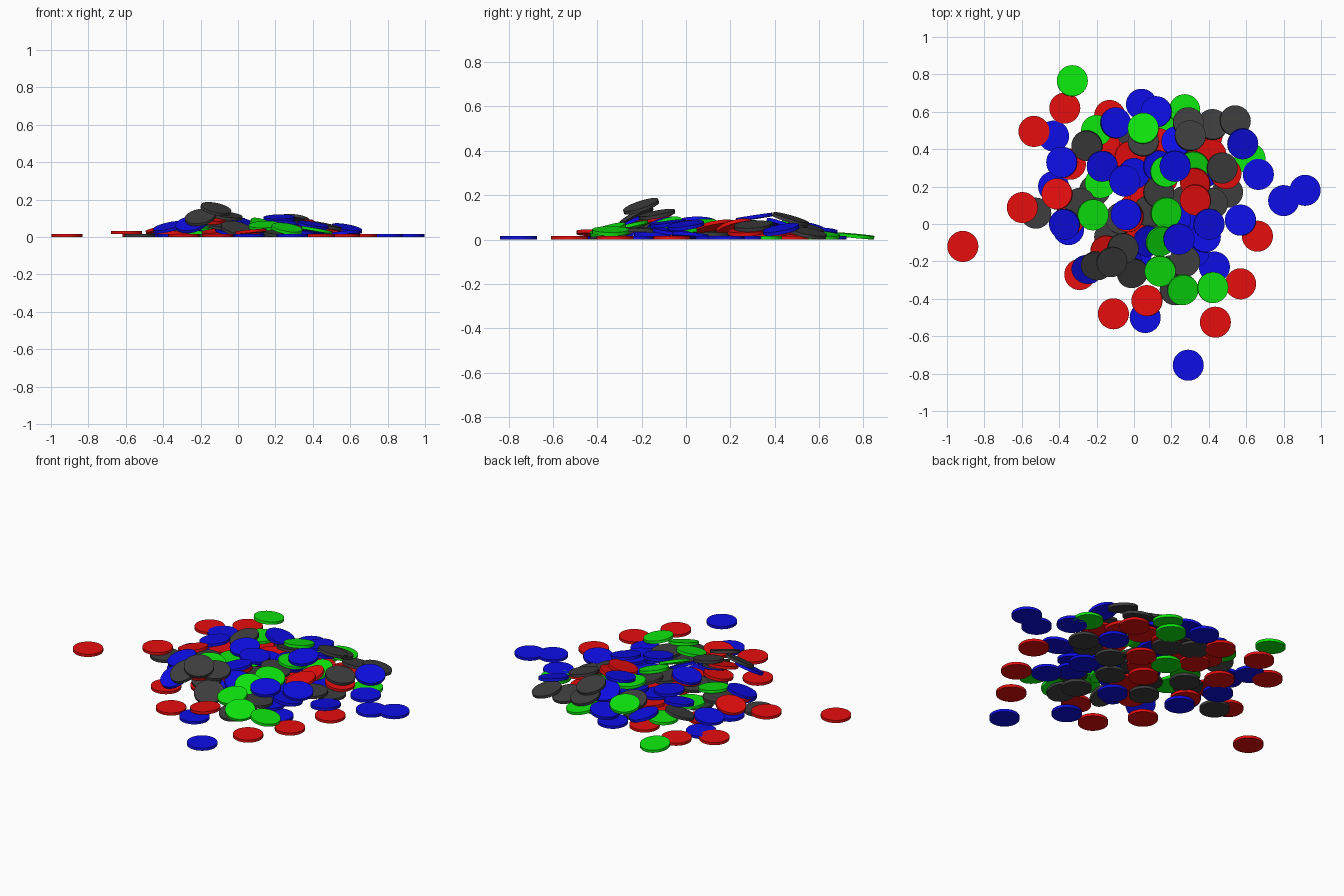
import bpy, math
from mathutils import Vector

if "Cube" in bpy.data.objects:
    bpy.data.objects.remove(bpy.data.objects["Cube"])

R, T = 0.083, 0.016          # chip radius and thickness

COLOURS = {"r": ("red_chip", (0.80, 0.004, 0.004, 1)), "b": ("blue_chip", (0.004, 0.004, 0.80, 1)),
           "g": ("green_chip", (0.004, 0.80, 0.004, 1)), "k": ("dark_chip", (0.047, 0.047, 0.047, 1))}

# chips lying flat on the table
FLOOR = [
    ("r", [(-.915, -.12), (.435, -.525), (.57, -.32), (-.11, -.48), (-.29, -.27), (-.37, .62), (-.535, .495),
           (.66, -.065), (0, .08), (.39, .47), (-.12, .37), (-.13, .58), (-.34, .32), (.15, .24)]),
    ("b", [(.29, -.755), (.06, -.50), (-.35, -.03), (-.43, .20), (-.43, .47), (.915, .18), (.80, .125),
           (.665, .265), (.34, -.02), (.43, -.23), (.01, -.17), (.38, .28), (.04, .64)]),
    ("g", [(.62, .35), (.19, .54), (-.01, .26)]),
    ("k", [(-.525, .058), (.50, .17), (.20, -.25), (.15, -.02), (-.13, -.07), (-.21, .18),
           (-.02, .48), (.11, .41), (.27, .12)])]

# chips buried in the middle of the heap
BURIED = [
    ("r", [(.06, .14), (.02, -.06), (-.11, -.15)]),
    ("b", [(-.04, -.20), (.22, .02)]),
    ("k", [(-.07, .03), (-.09, -.17), (.08, .07)])]

# chips lying on others, listed from lowest to highest
HEAP = [
    ("r", [(-.16, .43), (-.02, .36), (.13, .43), (.27, .40), (.41, .37), (.49, .27), (-.15, -.14),
           (-.35, .02), (-.03, .04)]),
    ("g", [(-.33, .765), (.27, .61), (.32, .31), (-.18, .22)]),
    ("b", [(.57, .02), (.23, .44), (0, .27), (.13, .31), (.32, -.15), (.38, -.07), (.07, -.09), (.12, .60),
           (-.25, -.24)]),
    ("k", [(-.29, .11), (.42, .11), (.22, -.35), (.27, -.20), (.42, .53), (.54, .55), (-.01, -.26)]),
    ("g", [(-.20, .50), (-.22, .05)]),
    ("k", [(.05, .44), (.29, .54), (.30, .47), (.47, .30), (-.25, .42), (.13, .17), (-.06, -.13),
           (-.20, -.22), (-.12, -.20)]),
    ("r", [(-.41, .16), (-.597, .088), (.33, .22), (.33, .13), (.07, -.41)]),
    ("b", [(-.10, .54), (.58, .43), (-.385, .33), (-.17, .31), (-.05, .23), (-.04, .05), (-.37, 0),
           (.40, 0)]),
    ("g", [(.05, .51), (.17, .28), (.17, .06), (.14, -.09), (.14, -.25), (.26, -.35), (.42, -.34)]),
    ("b", [(.22, .31), (.24, -.08)])]

# sample points over a chip's underside
RING = [(0, 0)] + [(R * f * math.cos(i * math.pi / 12), R * f * math.sin(i * math.pi / 12))
                   for f in (0.35, 0.7, 0.98) for i in range(24)]
placed = []


def surface(x, y):
    """Height of the heap at a point."""
    h = 0
    for px, py, a, b, c in placed:
        dx, dy = x - px, y - py
        if dx * dx + dy * dy < R * R:
            h = max(h, c + a * dx + b * dy + T * math.sqrt(1 + a * a + b * b))
    return h


def settle(x, y):
    """Tilt that lets a dropped chip rest as low as possible."""
    pts = [(dx, dy, surface(x + dx, y + dy)) for dx, dy in RING]
    rest = lambda a, b: max(h - a * dx - b * dy for dx, dy, h in pts)
    a = b = 0
    best, step = rest(0, 0), 0.2
    while step > 0.004:
        tries = [(a + step * math.cos(k * math.pi / 8), b + step * math.sin(k * math.pi / 8)) for k in range(16)]
        c, na, nb = min((rest(p, q), p, q) for p, q in tries)
        if c < best - 1e-6:
            best, a, b = c, na, nb
        else:
            step *= 0.6
    return a, b, best


def chip_mesh(name, rgba):
    bpy.ops.mesh.primitive_cylinder_add(vertices=32, radius=R, depth=T)
    ob = bpy.context.object
    bpy.ops.object.shade_smooth_by_angle()
    mesh = ob.data
    mat = bpy.data.materials.new(name)
    mat.diffuse_color = rgba
    mat.use_nodes = True
    mat.node_tree.nodes["Principled BSDF"].inputs["Base Color"].default_value = mat.diffuse_color
    mesh.materials.append(mat)
    bpy.data.objects.remove(ob)
    return mesh


MESHES = {key: chip_mesh(*val) for key, val in COLOURS.items()}


def add_chip(key, x, y, a, b, c):
    placed.append((x, y, a, b, c))
    ob = bpy.data.objects.new(COLOURS[key][0], MESHES[key])
    bpy.context.collection.objects.link(ob)
    n = Vector((-a, -b, 1)).normalized()
    ob.rotation_euler = Vector((0, 0, 1)).rotation_difference(n).to_euler()
    ob.location = Vector((x, y, c)) + n * T / 2


for key, spots in FLOOR:
    for x, y in spots:
        add_chip(key, x, y, 0, 0, 0)
for key, spots in BURIED + HEAP:
    for x, y in spots:
        add_chip(key, x, y, *settle(x, y))
